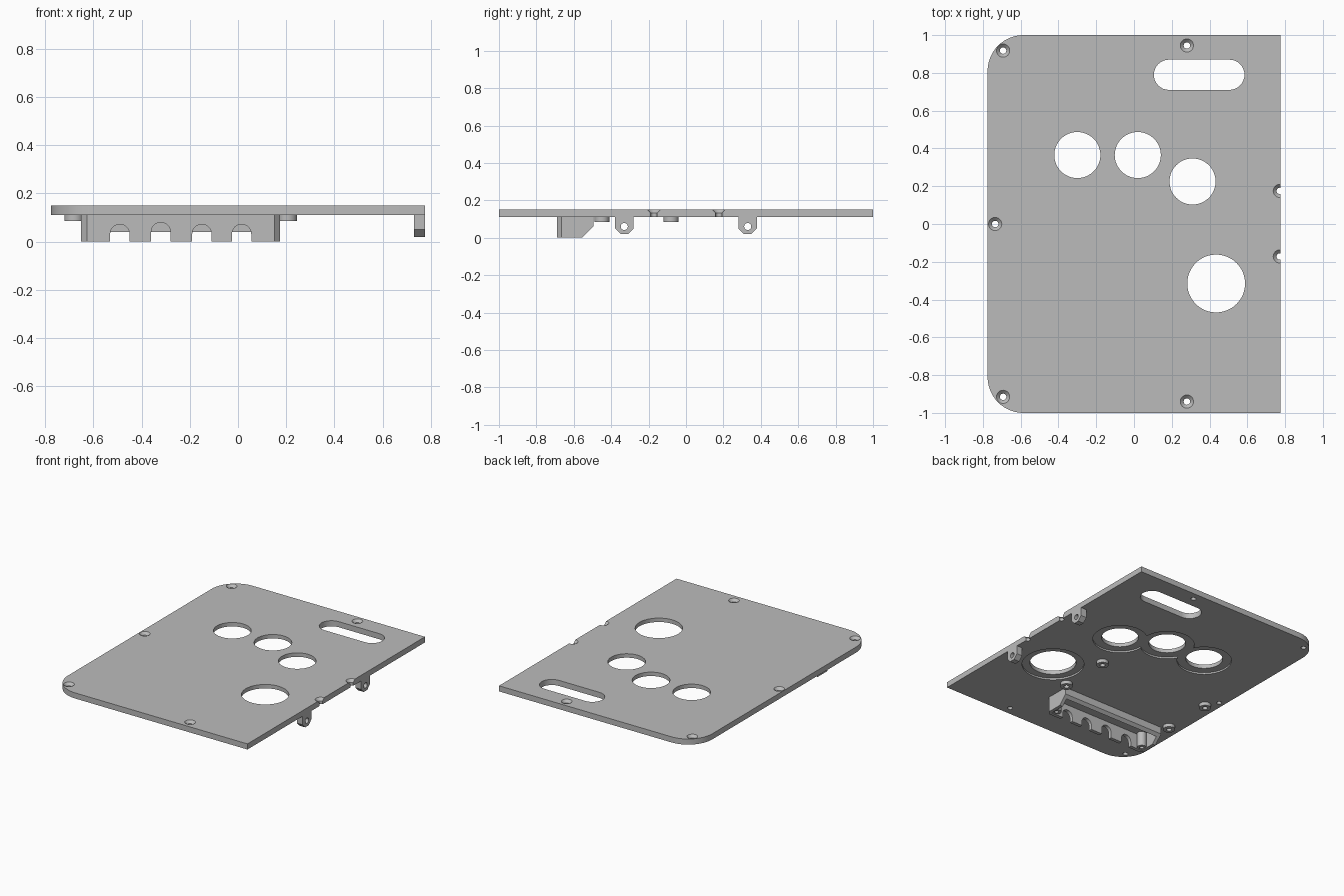
import bpy, bmesh, math
from mathutils import Matrix, Vector

cube = bpy.data.objects.get("Cube")
if cube:
    bpy.data.objects.remove(cube)

grey = bpy.data.materials.new("plain_grey")
grey.use_nodes = True
grey.diffuse_color = (0.5, 0.5, 0.5, 1)
grey.node_tree.nodes["Principled BSDF"].inputs["Base Color"].default_value = (0.5, 0.5, 0.5, 1)

TOP, UNDER = 0.15, 0.11


def add_object(name, bm):
    bmesh.ops.recalc_face_normals(bm, faces=bm.faces)
    mesh = bpy.data.meshes.new(name)
    bm.to_mesh(mesh)
    bm.free()
    mesh.materials.append(grey)
    obj = bpy.data.objects.new(name, mesh)
    bpy.context.scene.collection.objects.link(obj)
    return obj


def prism(name, outline, axis, lo, hi):
    """Extrude a 2D outline along x, y or z."""
    place = {"x": lambda a, b, t: (t, a, b),
             "y": lambda a, b, t: (a, t, b),
             "z": lambda a, b, t: (a, b, t)}[axis]
    bm = bmesh.new()
    face = bm.faces.new([bm.verts.new(place(a, b, lo)) for a, b in outline])
    new = bmesh.ops.extrude_face_region(bm, geom=[face])["geom"]
    shift = Vector(place(0, 0, hi - lo))
    bmesh.ops.translate(bm, vec=shift, verts=[v for v in new if isinstance(v, bmesh.types.BMVert)])
    return add_object(name, bm)


def cone(name, x, y, z0, z1, r0, r1, sides=32):
    bm = bmesh.new()
    bmesh.ops.create_cone(bm, cap_ends=True, segments=sides, radius1=r0, radius2=r1, depth=z1 - z0,
                          matrix=Matrix.Translation((x, y, (z0 + z1) / 2)))
    return add_object(name, bm)


def arc(cx, cy, r, start, end, steps=16):
    angles = [math.radians(start + (end - start) * i / steps) for i in range(steps + 1)]
    return [(cx + r * math.cos(a), cy + r * math.sin(a)) for a in angles]


def cut(obj, cutters):
    """Subtract each cutter, bake the result and discard the cutters."""
    for c in cutters:
        mod = obj.modifiers.new("cut", "BOOLEAN")
        mod.operation, mod.solver, mod.object = "DIFFERENCE", "EXACT", c
    bpy.context.view_layer.update()
    graph = bpy.context.evaluated_depsgraph_get()
    baked = bpy.data.meshes.new_from_object(obj.evaluated_get(graph))
    obj.modifiers.clear()
    obj.data = baked
    for c in cutters:
        bpy.data.objects.remove(c)


# Main plate, rounded on one long side
plate = prism("plate", [(0.775, -1), (0.775, 1)] + arc(-0.585, 0.81, 0.19, 90, 180)
              + arc(-0.585, -0.81, 0.19, 180, 270), "z", UNDER, TOP)
cutters = []

# Round openings with a shallow recess underneath
for x, y, r, rim in [(-0.30, 0.365, 0.122, 0.18), (0.02, 0.365, 0.122, 0.18),
                     (0.31, 0.225, 0.122, 0.18), (0.435, -0.315, 0.153, 0.205)]:
    cutters.append(cone("opening_cutter", x, y, 0, 0.3, r, r, 64))
    cutters.append(cone("recess_cutter", x, y, 0, UNDER + 0.012, rim, rim, 64))

# Long slot
cutters.append(prism("slot_cutter", arc(0.505, 0.79, 0.08, -90, 90) + arc(0.185, 0.79, 0.08, 90, 270),
                     "z", 0, 0.3))

# Countersunk screw holes
for x, y in [(-0.693, 0.918), (0.28, 0.945), (-0.735, 0), (-0.693, -0.915), (0.28, -0.94),
             (0.772, 0.175), (0.772, -0.172)]:
    cutters.append(cone("screw_cutter", x, y, 0, 0.3, 0.017, 0.017))
    cutters.append(cone("sink_cutter", x, y, 0.13, 0.155, 0.015, 0.04))
cut(plate, cutters)

# Hinge tabs on the straight edge
tabs = []
for side, y in (("front", -0.33), ("back", 0.33)):
    tab = prism(side + "_hinge_tab", [(y - 0.05, UNDER), (y - 0.05, 0.05), (y - 0.02, 0.02), (y + 0.02, 0.02),
                                      (y + 0.05, 0.05), (y + 0.05, UNDER)], "x", 0.73, 0.775)
    cut(tab, [prism("pin_cutter", arc(y, 0.06, 0.019, 0, 345, 23), "x", 0.6, 0.9)])
    tabs.append(tab)

# Small mounting bosses under the plate
bosses = []
for x in (0.205, -0.68):
    for y in (-0.08, -0.45):
        boss = cone("mounting_boss", x, y, 0.085, UNDER, 0.04, 0.04)
        cut(boss, [cone("bore_cutter", x, y, 0, UNDER - 0.002, 0.018, 0.018)])
        bosses.append(boss)

# Bracket: open tray with a tall arched wall, sloped ends and a low lip
bracket = prism("cable_bracket", [(-0.69, UNDER), (-0.69, 0), (-0.555, 0), (-0.495, 0.06), (-0.495, UNDER)],
                "x", -0.65, 0.175)
bm = bmesh.new()
bm.from_mesh(bracket.data)
corners = [e for e in bm.edges if all(v.co.y < -0.68 for v in e.verts)
           and abs(e.verts[0].co.x - e.verts[1].co.x) < 0.01]
bmesh.ops.bevel(bm, geom=corners, offset=0.024, segments=1, affect="EDGES")
bm.to_mesh(bracket.data)
bm.free()
hollow = prism("hollow_cutter", [(-0.625, -0.665), (0.15, -0.665), (0.15, -0.515), (-0.625, -0.515)],
               "z", -0.1, 0.2)
arches = [prism("arch_cutter", [(x - 0.04, -0.1), (x + 0.04, -0.1)] + arc(x, h - 0.04, 0.04, 0, 180),
                "y", -0.8, -0.6)
          for x, h in [(-0.49, 0.072), (-0.32, 0.08), (-0.15, 0.072), (0.015, 0.072)]]
cut(bracket, [hollow] + arches)

# Screw posts in the bracket corners
for x in (0.13, -0.605):
    post = cone("bracket_post", x, -0.642, 0.005, UNDER, 0.032, 0.032)
    cut(post, [cone("bore_cutter", x, -0.642, -0.1, 0.08, 0.014, 0.014)])
    bosses.append(post)

# Smooth the round walls, keep hard edges crisp
bpy.ops.object.select_all(action="DESELECT")
for obj in [plate, bracket] + tabs + bosses:
    obj.select_set(True)
bpy.context.view_layer.objects.active = plate
bpy.ops.object.shade_smooth_by_angle(angle=math.radians(30))
